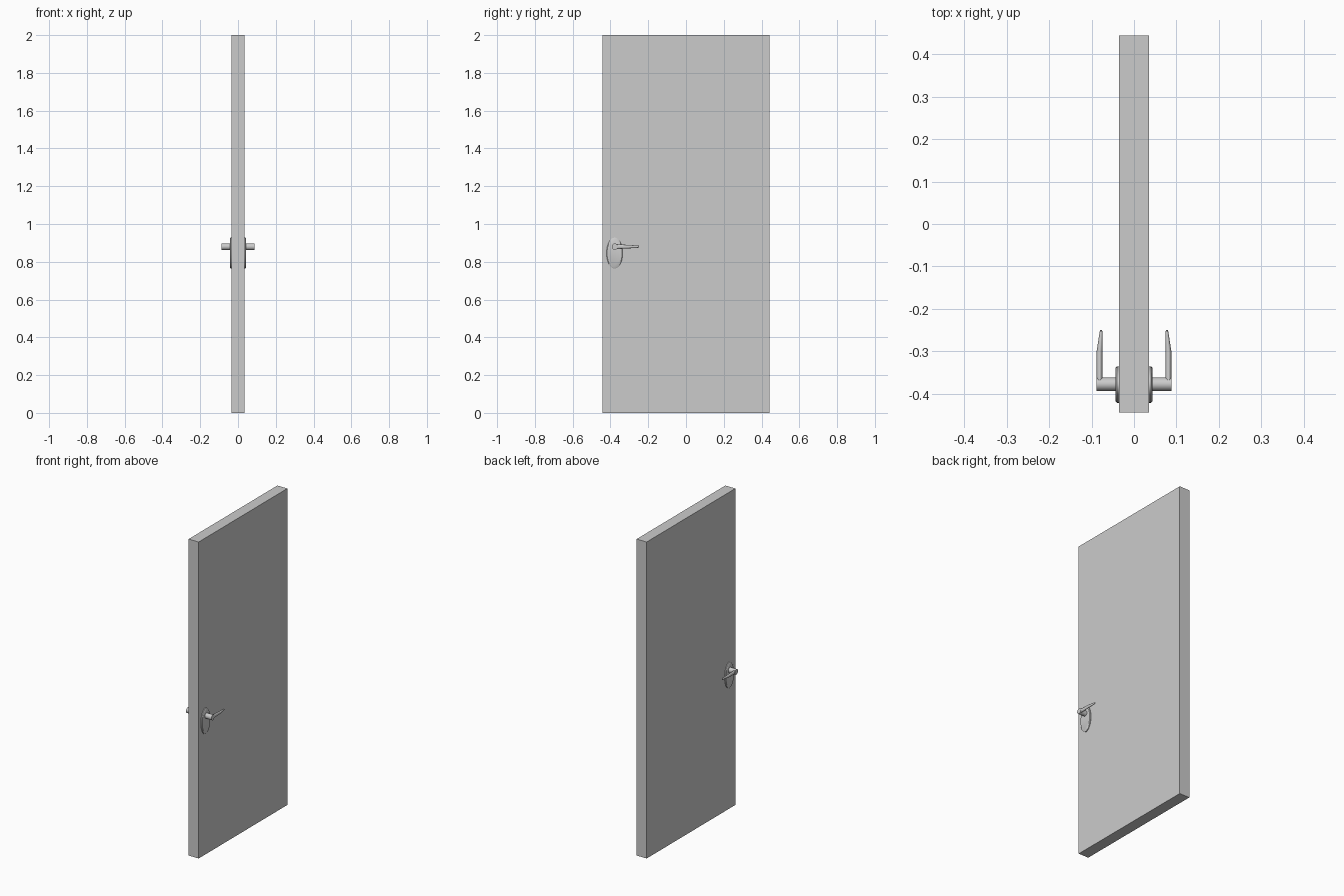
import bpy, bmesh, math
from mathutils import Vector

if "Cube" in bpy.data.objects:
    bpy.data.objects.remove(bpy.data.objects["Cube"])

HALF = 0.035      # half thickness of the door
RECESS = 0.009    # depth of the sunken panels


def make_object(name, bm):
    bmesh.ops.recalc_face_normals(bm, faces=bm.faces)
    mesh = bpy.data.meshes.new(name)
    bm.to_mesh(mesh)
    bm.free()
    obj = bpy.data.objects.new(name, mesh)
    bpy.context.collection.objects.link(obj)
    return obj


def select(obj):
    bpy.ops.object.select_all(action='DESELECT')
    obj.select_set(True)
    bpy.context.view_layer.objects.active = obj


def loft(name, rings):
    bm = bmesh.new()
    loops = [[bm.verts.new(p) for p in ring] for ring in rings]
    n = len(loops[0])
    for a, b in zip(loops, loops[1:]):
        for i in range(n):
            j = (i + 1) % n
            bm.faces.new((a[i], a[j], b[j], b[i]))
    bm.faces.new(loops[0][::-1])
    bm.faces.new(loops[-1])
    obj = make_object(name, bm)
    select(obj)
    bpy.ops.object.shade_smooth_by_angle(angle=math.radians(35))
    return obj


def ellipse(center, u, v, n):
    c, u, v = Vector(center), Vector(u), Vector(v)
    return [c + u * math.cos(2 * math.pi * i / n) + v * math.sin(2 * math.pi * i / n)
            for i in range(n)]


def panel_cutter(outline, side):
    bm = bmesh.new()
    pts = [(y, z) for y, z in outline]
    pts += [(-y, z) for y, z in reversed(outline) if y > 0]
    inner = bm.faces.new([bm.verts.new((side * HALF, y, z)) for y, z in pts])
    rim = list(inner.verts)
    # sloped moulding down to the sunken floor
    bmesh.ops.inset_region(bm, faces=[inner], thickness=0.016, use_even_offset=True)
    for v in bm.verts:
        if v not in rim:
            v.co.x -= side * RECESS
    # straight walls out past the door face
    tops = [bm.verts.new(v.co + Vector((side * 0.02, 0, 0))) for v in rim]
    n = len(rim)
    for i in range(n):
        j = (i + 1) % n
        bm.faces.new((rim[i], rim[j], tops[j], tops[i]))
    bm.faces.new(tops)
    cutter = make_object("panel_cutter", bm)
    cutter.hide_render = True
    return cutter


# door slab
bm = bmesh.new()
bmesh.ops.create_cube(bm, size=1)
for v in bm.verts:
    v.co = (v.co.x * 2 * HALF, v.co.y * 0.886, (v.co.z + 0.5) * 2)
door = make_object("door_slab", bm)

# half outlines (y, z) of the sunken panels, from top centre to bottom
upper = [(0, 1.846), (0.11, 1.82), (0.20, 1.776), (0.262, 1.776), (0.262, 1.745),
         (0.308, 1.715), (0.308, 0.795), (0.262, 0.770), (0.262, 0.737),
         (0.20, 0.737), (0.11, 0.69), (0, 0.66)]
lower = [(0, 0.457), (0.13, 0.484), (0.205, 0.528), (0.262, 0.528), (0.262, 0.50),
         (0.31, 0.475), (0.31, 0.154)]
select(door)
for side in (1, -1):
    for outline in (upper, lower):
        cutter = panel_cutter(outline, side)
        select(door)
        mod = door.modifiers.new("panel", 'BOOLEAN')
        mod.operation = 'DIFFERENCE'
        mod.solver = 'EXACT'
        mod.object = cutter
        bpy.ops.object.modifier_apply(modifier=mod.name)
        bpy.data.objects.remove(cutter)

# handles on both faces
for side, label in ((1, "right"), (-1, "left")):
    # oval backplate
    loft(label + "_backplate", [
        ellipse((side * x, -0.378, 0.846), (0, 0.043 * s, 0), (0, 0, 0.082 * s), 32)
        for x, s in ((HALF - 0.002, 1), (0.040, 1), (0.043, 0.93))])
    # spindle
    loft(label + "_spindle", [
        ellipse((side * x, -0.377, 0.88), (0, 0.016, 0), (0, 0, 0.017), 24)
        for x in (0.04, 0.0885)])
    # tapered lever: y, inner x, outer x, z, half height
    stations = [(-0.377, 0.074, 0.088, 0.881, 0.014), (-0.355, 0.074, 0.088, 0.880, 0.012),
                (-0.30, 0.074, 0.088, 0.880, 0.009), (-0.255, 0.074, 0.081, 0.880, 0.006),
                (-0.25, 0.075, 0.080, 0.880, 0.005)]
    loft(label + "_lever", [
        ellipse((side * (a + b) / 2, y, z), ((b - a) / 2, 0, 0), (0, 0, h), 16)
        for y, a, b, z, h in stations])
